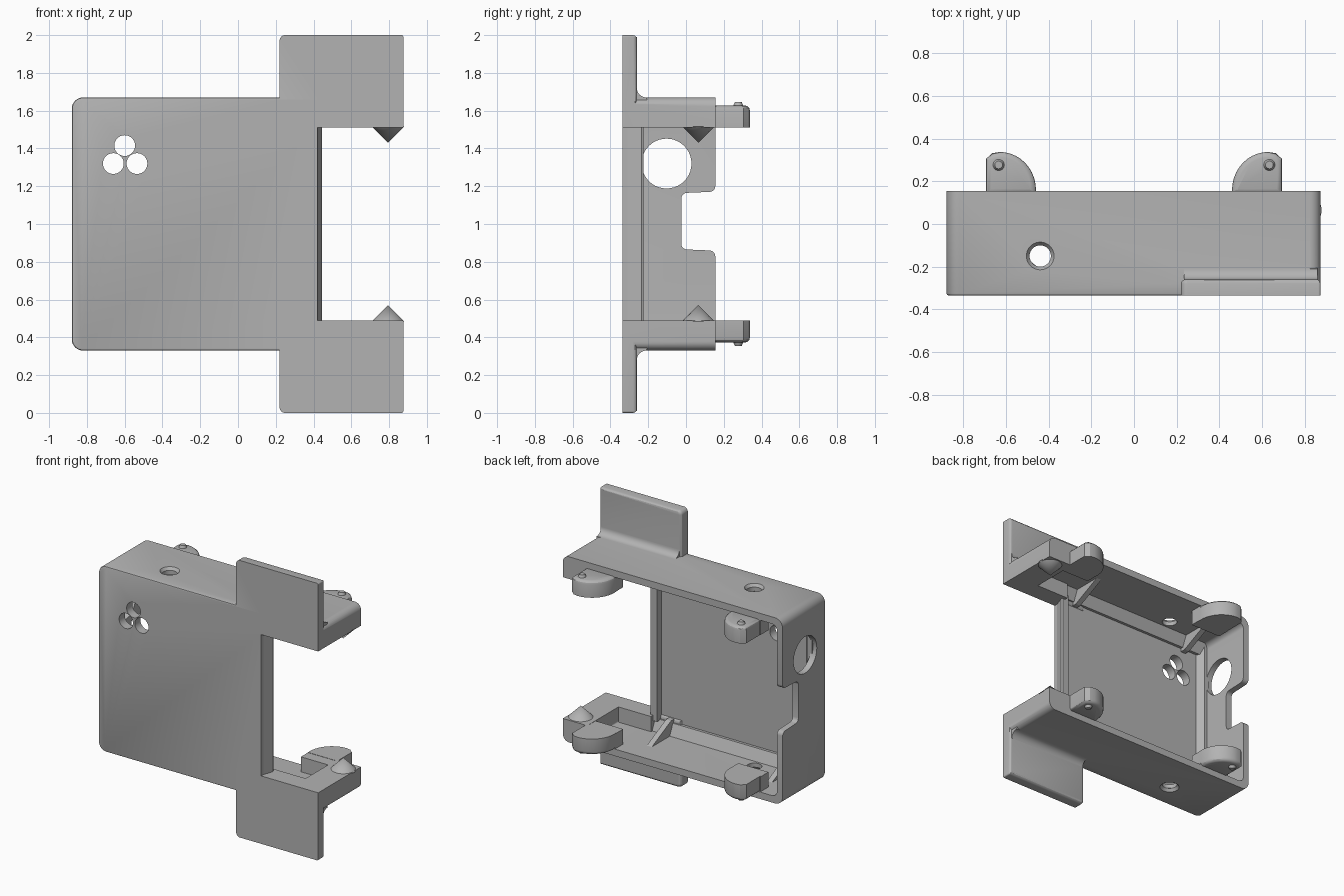
import bpy, bmesh, math
from mathutils import Vector

if "Cube" in bpy.data.objects:
    bpy.data.objects.remove(bpy.data.objects["Cube"])

grey = bpy.data.materials.new("plain_grey")
grey.use_nodes = True
grey.diffuse_color = (0.45, 0.45, 0.45, 1)
grey.node_tree.nodes["Principled BSDF"].inputs["Base Color"].default_value = (0.45, 0.45, 0.45, 1)

FRONT, BACK = -0.335, 0.155


def finish(name, bm, flip=False):
    """Turn a bmesh into an object, optionally mirrored to the top half."""
    if flip:
        for v in bm.verts:
            v.co.z = 2 - v.co.z
    bmesh.ops.recalc_face_normals(bm, faces=bm.faces)
    mesh = bpy.data.meshes.new(name)
    bm.to_mesh(mesh)
    bm.free()
    mesh.materials.append(grey)
    ob = bpy.data.objects.new(name, mesh)
    bpy.context.collection.objects.link(ob)
    return ob


def prism(name, pts, axis, a, b, flip=False, bevel=None):
    """Extrude a 2D outline along an axis; bevel = (end, width, segments)."""
    place = {"x": lambda p, t: (t, p[0], p[1]),
             "y": lambda p, t: (p[0], t, p[1]),
             "z": lambda p, t: (p[0], p[1], t)}[axis]
    bm = bmesh.new()
    lo = [bm.verts.new(place(p, a)) for p in pts]
    hi = [bm.verts.new(place(p, b)) for p in pts]
    caps = {a: bm.faces.new(lo), b: bm.faces.new(hi)}
    n = len(pts)
    for i in range(n):
        j = (i + 1) % n
        bm.faces.new((lo[i], lo[j], hi[j], hi[i]))
    if bevel:
        end, width, segs = bevel
        bmesh.ops.recalc_face_normals(bm, faces=bm.faces)
        bmesh.ops.bevel(bm, geom=list(caps[end].edges), offset=width,
                        segments=segs, profile=0.5, affect='EDGES')
    return finish(name, bm, flip)


def arc(cx, cy, r, start, end, n=8):
    return [(cx + r * math.cos(math.radians(start + (end - start) * i / n)),
             cy + r * math.sin(math.radians(start + (end - start) * i / n))) for i in range(n + 1)]


def round_rect(x0, x1, y0, y1, left, right):
    """Rectangle with separate corner radii for its left and right sides."""
    return (arc(x0 + left, y0 + left, left, 180, 270) + arc(x1 - right, y0 + right, right, 270, 360)
            + arc(x1 - right, y1 - right, right, 0, 90) + arc(x0 + left, y1 - left, left, 90, 180))


def box(name, x, y, z, flip=False):
    return prism(name, [(x[0], y[0]), (x[1], y[0]), (x[1], y[1]), (x[0], y[1])], "z", *z, flip)


def circle(cx, cy, r):
    return arc(cx, cy, r, 0, 360 - 360 / 40, 39)


def cone(name, x, y, z, r1, r2, depth, flip=False):
    bm = bmesh.new()
    bmesh.ops.create_cone(bm, cap_ends=True, segments=40, radius1=r1, radius2=r2, depth=depth)
    bmesh.ops.translate(bm, verts=bm.verts, vec=Vector((x, y, z + depth / 2)))
    return finish(name, bm, flip)


def combine(target, tool, operation):
    tool.hide_render = True
    mod = target.modifiers.new("combine", "BOOLEAN")
    mod.operation, mod.object, mod.solver = operation, tool, "EXACT"
    bpy.context.view_layer.objects.active = target
    bpy.ops.object.modifier_apply(modifier=mod.name)
    bpy.data.objects.remove(tool)


def smooth(ob):
    bpy.ops.object.select_all(action="DESELECT")
    ob.select_set(True)
    bpy.context.view_layer.objects.active = ob
    bpy.ops.object.shade_smooth_by_angle(angle=math.radians(30))


# Open-backed housing: outer block with a cavity
housing = prism("housing", round_rect(-0.88, 0.875, 0.33, 1.67, 0.06, 0.05), "y", FRONT, BACK,
                bevel=(FRONT, 0.01, 2))
combine(housing, prism("cavity", round_rect(-0.835, 0.68, 0.38, 1.62, 0.04, 0.01), "y", -0.27, 0.3),
        "DIFFERENCE")

# Flanges above and below, with concave fillets at the housing
for flip in (False, True):
    outline = (arc(0.25, 0.03, 0.03, 180, 270) + arc(0.865, 0.01, 0.01, 270, 360)
               + [(0.875, 0.49), (0.22, 0.49)])
    flange = prism("flange", outline, "y", FRONT, -0.26, flip, bevel=(-0.26, 0.02, 3))
    combine(housing, flange, "UNION")
    fillet = [(-0.3, 0.36), (-0.3, 0.28)] + arc(-0.21, 0.28, 0.05, 180, 90) + [(-0.2, 0.36)]
    combine(housing, prism("fillet", fillet, "x", 0.235, 0.86, flip), "UNION")

# Side notch between the two arms
combine(housing, box("notch", (0.42, 1.0), (-0.5, 0.5), (0.49, 1.51)), "DIFFERENCE")

# Side wall: round opening and stepped rear cut-out
combine(housing, prism("side_hole", circle(-0.103, 1.32, 0.132), "x", -1, -0.75), "DIFFERENCE")
cutout = ([(0.3, 0.85), (0.155, 0.85)] + arc(0.125, 0.83, 0.03, 0, 90, 4)
          + arc(0.005, 0.895, 0.03, 270, 180, 4) + arc(0.005, 1.135, 0.03, 180, 90, 4)
          + arc(0.125, 1.2, 0.03, 270, 360, 4) + [(0.3, 1.2)])
combine(housing, prism("side_cutout", cutout, "x", -1, -0.75), "DIFFERENCE")

# Three round openings in the front
for x, z in ((-0.6, 1.415), (-0.66, 1.32), (-0.535, 1.32)):
    combine(housing, prism("front_hole", circle(x, z, 0.055), "y", -0.5, -0.2), "DIFFERENCE")

# Countersunk screw holes in the bottom and top
for flip in (False, True):
    combine(housing, prism("screw_hole", circle(-0.44, -0.15, 0.05), "z", 0.2, 0.45, flip), "DIFFERENCE")
    combine(housing, cone("countersink", -0.44, -0.15, 0.31, 0.08, 0.05, 0.04, flip), "DIFFERENCE")
smooth(housing)

# Sloped post on the open edge of the front plate
prism("edge_post", [(0.38, -0.3), (0.42, -0.31), (0.445, -0.235), (0.44, -0.225), (0.39, -0.225)],
      "z", 0.45, 1.55)
# Sloped strip where the side wall meets the front plate
prism("side_strip", [(-0.85, -0.3), (-0.775, -0.3), (-0.775, -0.27), (-0.81, -0.225), (-0.85, -0.225)],
      "z", 0.37, 1.63)

for flip, word in ((False, "lower"), (True, "upper")):
    # Inner ledge along the front plate, taller inside the arm
    prism(word + "_ledge", [(-0.29, 0.36), (-0.29, 0.46), (-0.25, 0.46), (-0.21, 0.37), (-0.21, 0.36)],
          "x", -0.84, 0.42, flip)
    box(word + "_arm_front", (0.42, 0.7), (-0.3, -0.2), (0.36, 0.49), flip)

    # Triangular ribs
    for side, x in (("left", 0.3), ("right", -0.66)):
        prism(word + "_" + side + "_rib", [(-0.28, 0.36), (-0.28, 0.485), (-0.23, 0.485), (0.0, 0.375), (0.0, 0.36)],
              "x", x - 0.02, x + 0.02, flip)

    # Locating cone on the arm
    smooth(cone(word + "_cone", 0.795, 0.065, 0.485, 0.085, 0, 0.085, flip))

    # Rear snap tabs with their supports and small round catches
    for side, s in (("left", 1), ("right", -1)):
        box(word + "_" + side + "_tab_support", sorted((s * 0.46, s * 0.7)), (0.06, 0.152), (0.36, 0.488), flip)
        outline = ([(s * 0.46, 0.14)]
                   + [(s * (0.63 + 0.17 * math.cos(math.radians(a))), 0.16 + 0.178 * math.sin(math.radians(a)))
                      for a in range(180, 89, -9)]
                   + [(s * 0.665, 0.332), (s * 0.695, 0.305), (s * 0.695, 0.14)])
        tab = prism(word + "_" + side + "_tab", outline, "z", 0.373, 0.49, flip, bevel=(0.373, 0.025, 3))
        smooth(tab)
        smooth(cone(word + "_" + side + "_catch", s * 0.635, 0.277, 0.355, 0.018, 0.032, 0.03, flip))
